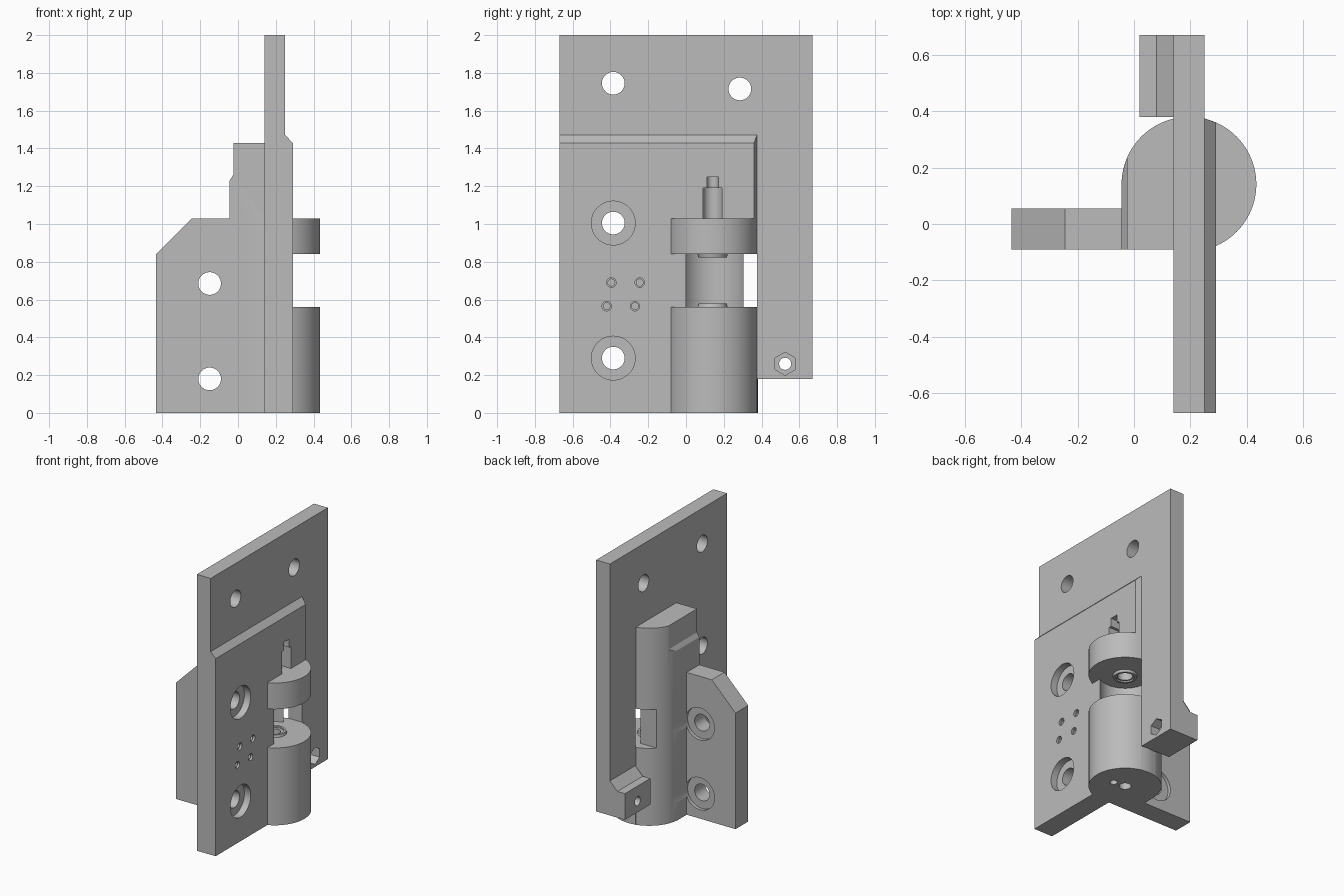
import bpy, bmesh
from math import sin, cos, pi, radians

old = bpy.data.objects.get("Cube")
if old:
    bpy.data.objects.remove(old, do_unlink=True)

steel = bpy.data.materials.new("light_grey_metal")
steel.use_nodes = True
GREY = (0.5, 0.5, 0.5, 1)
steel.diffuse_color = GREY
steel.node_tree.nodes["Principled BSDF"].inputs["Base Color"].default_value = GREY

CX, CY, R = 0.195, 0.141, 0.239      # barrel axis and radius


def arc(c, r, n=64, start=0, sweep=2 * pi, closed=True):
    steps = n if closed else n - 1
    return [(c[0] + r * cos(start + sweep * i / steps),
             c[1] + r * sin(start + sweep * i / steps)) for i in range(n)]


def rect(a0, b0, a1, b1):
    return [(a0, b0), (a1, b0), (a1, b1), (a0, b1)]


def prism(name, pts, axis, lo, hi, end=None):
    """Solid between two matching outlines placed at lo and hi along an axis."""
    def place(p, d):
        return {"x": (d, p[0], p[1]), "y": (p[0], d, p[1]), "z": (p[0], p[1], d)}[axis]
    bm = bmesh.new()
    a = [bm.verts.new(place(p, lo)) for p in pts]
    b = [bm.verts.new(place(p, hi)) for p in (end or pts)]
    bm.faces.new(a)
    bm.faces.new(b)
    for i in range(len(a)):
        j = (i + 1) % len(a)
        bm.faces.new((a[i], a[j], b[j], b[i]))
    bmesh.ops.recalc_face_normals(bm, faces=bm.faces)
    mesh = bpy.data.meshes.new(name)
    bm.to_mesh(mesh)
    bm.free()
    mesh.materials.append(steel)
    ob = bpy.data.objects.new(name, mesh)
    bpy.context.collection.objects.link(ob)
    return ob


def combine(target, tool, operation):
    mod = target.modifiers.new("join", "BOOLEAN")
    mod.solver = "EXACT"
    mod.operation = operation
    mod.object = tool
    bpy.context.view_layer.objects.active = target
    bpy.ops.object.modifier_apply(modifier=mod.name)
    bpy.data.objects.remove(tool, do_unlink=True)


def add(*args, **kw):
    combine(bracket, prism(*args, **kw), "UNION")


def cut(*args, **kw):
    combine(bracket, prism(*args, **kw), "DIFFERENCE")


# Tall plate with a raised, chamfered pad
bracket = prism("hinge_bracket", [(-0.67, 0), (0.375, 0), (0.375, 0.18), (0.67, 0.18),
                                  (0.67, 2), (-0.67, 2)], "x", 0.14, 0.25)
add("pad", rect(-0.67, 0, 0.375, 1.47), "x", 0.25, 0.29, end=rect(-0.67, 0, 0.36, 1.43))

# Round barrel and the taller housing behind the plate
add("barrel", arc((CX, CY), R, 96), "z", 0, 1.03)
housing = prism("housing", arc((CX, CY), R, 32, pi / 2, pi / 2, False)
                + [(CX - R, -0.09), (CX, -0.09)], "z", 0, 1.43)
relief = prism("relief", [(-0.2, 1.23), (CX - R, 1.23), (-0.025, 1.26), (-0.025, 1.6),
                          (-0.2, 1.6)], "y", -0.3, 0.6)
combine(housing, relief, "DIFFERENCE")
combine(bracket, housing, "UNION")

# Side flange with a sloped corner
add("flange", [(-0.435, 0), (0.05, 0), (0.05, 1.03), (-0.245, 1.03), (-0.435, 0.84)],
    "y", -0.09, 0.055)

# Small lug on the back of the plate
add("lug", [(0.02, 0.18), (0.2, 0.18), (0.2, 0.49), (0.08, 0.37), (0.02, 0.37)],
    "y", 0.38, 0.67)

# Window through the barrel
W0, W1 = 0.56, 0.84
cut("window_pocket", arc((CX, CY), 0.17), "z", W0, W1)
cut("window_front", rect(CX, 0, 0.6, 0.375), "z", W0, W1)
cut("window_face", rect(0.29, -0.3, 0.6, 0.375), "z", W0, W1)
cut("window_side", rect(0.1, 0.305, 0.35, 0.375), "z", W0, W1)
cut("window_back", rect(-0.2, 0.305, 0.14, 0.5), "z", W0, W1)

# Bearing collars inside the window, facing each other
for z, d in ((W0, 1), (W1, -1)):
    add("collar", arc((CX, CY), 0.085, 48), "z", z - 0.02 * d, z + 0.018 * d,
        end=arc((CX, CY), 0.075, 48))
    cut("collar_recess", arc((CX, CY), 0.06, 40), "z", z + 0.008 * d, z + 0.05 * d)

# Shaft bore, with a stepped open slot above the barrel
cut("lower_bore", arc((CX, CY), 0.04, 40), "z", -0.1, 0.7)
cut("upper_bore", arc((CX, CY), 0.05, 40), "z", 0.7, 1.19)
cut("slot", rect(CX, CY - 0.05, 0.5, CY + 0.05), "z", 1.03, 1.19)
cut("tip_bore", arc((CX, CY), 0.03, 32), "z", 1.1, 1.25)
cut("tip_slot", rect(CX, CY - 0.03, 0.5, CY + 0.03), "z", 1.15, 1.25)
cut("pin_hole", arc((CX + 0.09, CY - 0.01), 0.025, 24), "z", -0.1, 0.15)

# Plate holes; the lower two are counterbored
for c in ((-0.385, 1.745), (0.285, 1.715), (-0.385, 1.005), (-0.385, 0.29)):
    cut("plate_hole", arc(c, 0.06, 48), "x", 0, 0.5)
    if c[1] < 1.5:
        cut("counterbore", arc(c, 0.116, 48), "x", 0.24, 0.5)

# Four small blind holes with stepped mouths
for c in ((-0.395, 0.69), (-0.245, 0.69), (-0.42, 0.565), (-0.27, 0.565)):
    cut("small_hole", arc(c, 0.018, 24), "x", 0.2, 0.5)
    cut("small_mouth", arc(c, 0.025, 24), "x", 0.275, 0.5)

# Flange holes, counterbored from the back
for z in (0.18, 0.685):
    cut("flange_hole", arc((-0.15, z), 0.06, 48), "y", -0.3, 0.2)
    cut("flange_counterbore", arc((-0.15, z), 0.116, 48), "y", 0.03, 0.5)

# Hexagonal nut pocket and bolt hole in the lug
cut("nut_pocket", arc((0.525, 0.26), 0.061, 6, pi / 2), "x", 0.18, 0.5)
cut("bolt_hole", arc((0.525, 0.26), 0.032, 32), "x", -0.1, 0.5)

for ob in bpy.context.selected_objects:
    ob.select_set(False)
bracket.select_set(True)
bpy.context.view_layer.objects.active = bracket
bpy.ops.object.shade_smooth_by_angle(angle=radians(25))
